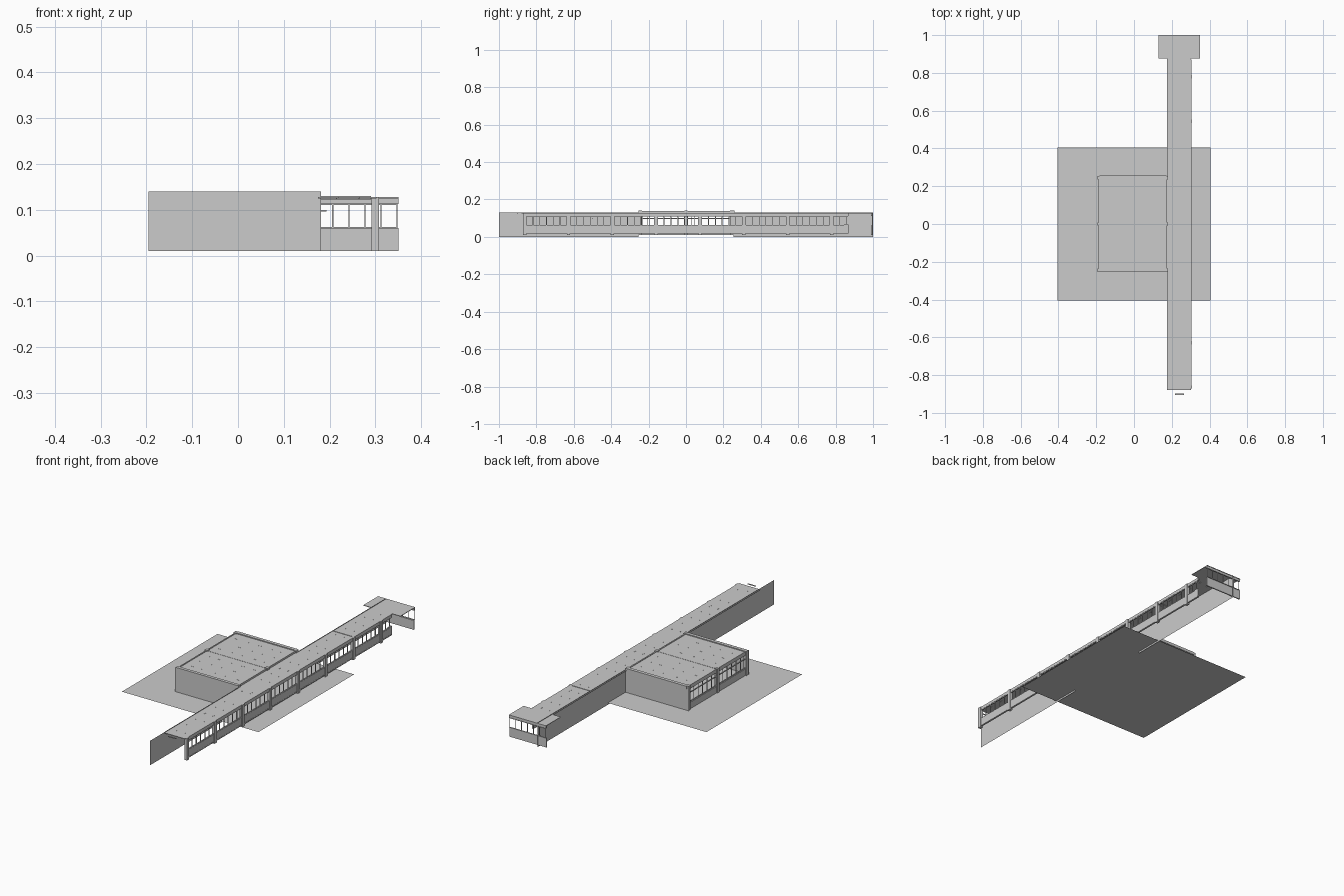
import bpy, bmesh


def boxes(name, specs):
    """One object from boxes given as (x0, x1, y0, y1, z0, z1); a zero extent makes a single sheet."""
    bm = bmesh.new()
    for s in specs:
        lo, hi = s[0::2], s[1::2]
        flat = [i for i in range(3) if abs(hi[i] - lo[i]) < 1e-6]
        if flat:
            a, b = [i for i in range(3) if i != flat[0]]
            vs = []
            for u, v in ((0, 0), (1, 0), (1, 1), (0, 1)):
                p = list(lo)
                p[a] = hi[a] if u else lo[a]
                p[b] = hi[b] if v else lo[b]
                vs.append(bm.verts.new(p))
            bm.faces.new(vs)
        else:
            for v in bmesh.ops.create_cube(bm, size=1)["verts"]:
                for i in range(3):
                    v.co[i] = hi[i] if v.co[i] > 0 else lo[i]
    me = bpy.data.meshes.new(name)
    bm.to_mesh(me)
    bm.free()
    ob = bpy.data.objects.new(name, me)
    bpy.context.collection.objects.link(ob)
    return ob


def span(a, b, n):
    return [a + (b - a) * i / n for i in range(n + 1)]


# Ground sheet
boxes("ground", [(-.405, .405, -.405, .405, .01, .01)])

# Long back wall of the corridor, open where it meets the hall
boxes("corridor_back_wall", [(.18, .18, -1, -.255, 0, .131),
                             (.18, .18, .255, 1, 0, .131)])

# Corridor roof and the wider end roof
boxes("corridor_roof", [(.175, .302, -.88, .875, .125, .128)])
boxes("end_roof", [(.13, .35, .875, 1, .125, .128)])

# Outer corridor side: columns, parapet, top beam, window frames
X = .30
cols = [-.863 + .2345 * i for i in range(8)]
boxes("corridor_columns", [(X - .008, X + .008, y - .009, y + .009, .01, .128) for y in cols])
boxes("corridor_parapet", [(X - .004, X + .004, -.865, .87, .022, .06),
                           (X - .005, X + .005, -.865, .87, .017, .022)])
boxes("corridor_top_beam", [(X - .004, X + .004, -.865, .87, .112, .128)])
mull = []
for i, y in enumerate(cols):
    end = cols[i + 1] if i < 7 else .865
    n = 6 if i < 7 else 2
    mull += [(X - .002, X + .002, m - .0015, m + .0015, .06, .112) for m in span(y + .009, end - .009, n)]
mull += [(X - .003, X + .003, -.865, .865, z - .0015, z + .0015) for z in (.0615, .1105)]
boxes("corridor_window_frames", mull)
boxes("corridor_end_post", [(X - .004, X + .004, .845, .868, .06, .066)])

# Glazed end of the corridor
boxes("end_parapet", [(.13, .35, .99, .996, .01, .06)])
boxes("end_fascia", [(.13, .35, .99, .998, .113, .127)])
boxes("end_window_frames",
      [(x - .0012, x + .0012, .994, .998, .06, .113) for x in span(.137, .347, 6)]
      + [(.135, .348, .994, 1, z - .001, z + .001) for z in (.061, .112)])

# Hall end walls
boxes("hall_end_walls", [(-.195, .181, s * .255, s * .255, .01, .14) for s in (-1, 1)])

# Hall roof with edge beams
boxes("hall_roof", [(-.183, .172, -.25, .25, .132, .135)])
boxes("hall_edge_beams",
      [(-.183, .172, .24, .258, .125, .14), (-.183, .172, -.254, -.237, .125, .14),
       (-.187, -.181, -.25, .25, .122, .138), (.168, .175, -.25, .25, .125, .138),
       (-.183, .172, -.003, .003, .122, .136)])
boxes("hall_columns", [(x - .008, x + .008, y - .009, y + .009, .01, .14)
                       for x in (-.184, .172) for y in (-.244, 0, .244)])

# Hall window front
frames = []
for s in (-1, 1):
    a, b = sorted((s * .01, s * .235))
    frames += [(-.186, -.183, m - .0015, m + .0015, .01, .124) for m in span(a, b, 6)]
    frames += [(-.187, -.182, a, b, z - .002, z + .002) for z in (.05, .098, .12)]
boxes("hall_window_frames", frames)
boxes("hall_parapet", [(-.187, -.183, -.24, .24, .01, .045)])

# Ceiling light strips, just showing through the roofs
boxes("hall_lights", [(x - .009, x + .009, y - .0015, y + .0015, .130, .1355)
                      for x in span(-.14, .13, 4) for y in (-.19, -.12, -.05, .05, .12, .19)])
boxes("corridor_lights", [(x - .0015, x + .0015, y - .008, y + .008, .123, .1285)
                          for x in (.215, .265) for y in span(-.82, .84, 21)])

# Flat hanging sign boards
boxes("hanging_signs", [(.218, .265, -.904, -.898, .125, .128),
                        (.18, .29, .546, .551, .122, .13),
                        (.18, .193, -.5, -.496, .096, .1)])
